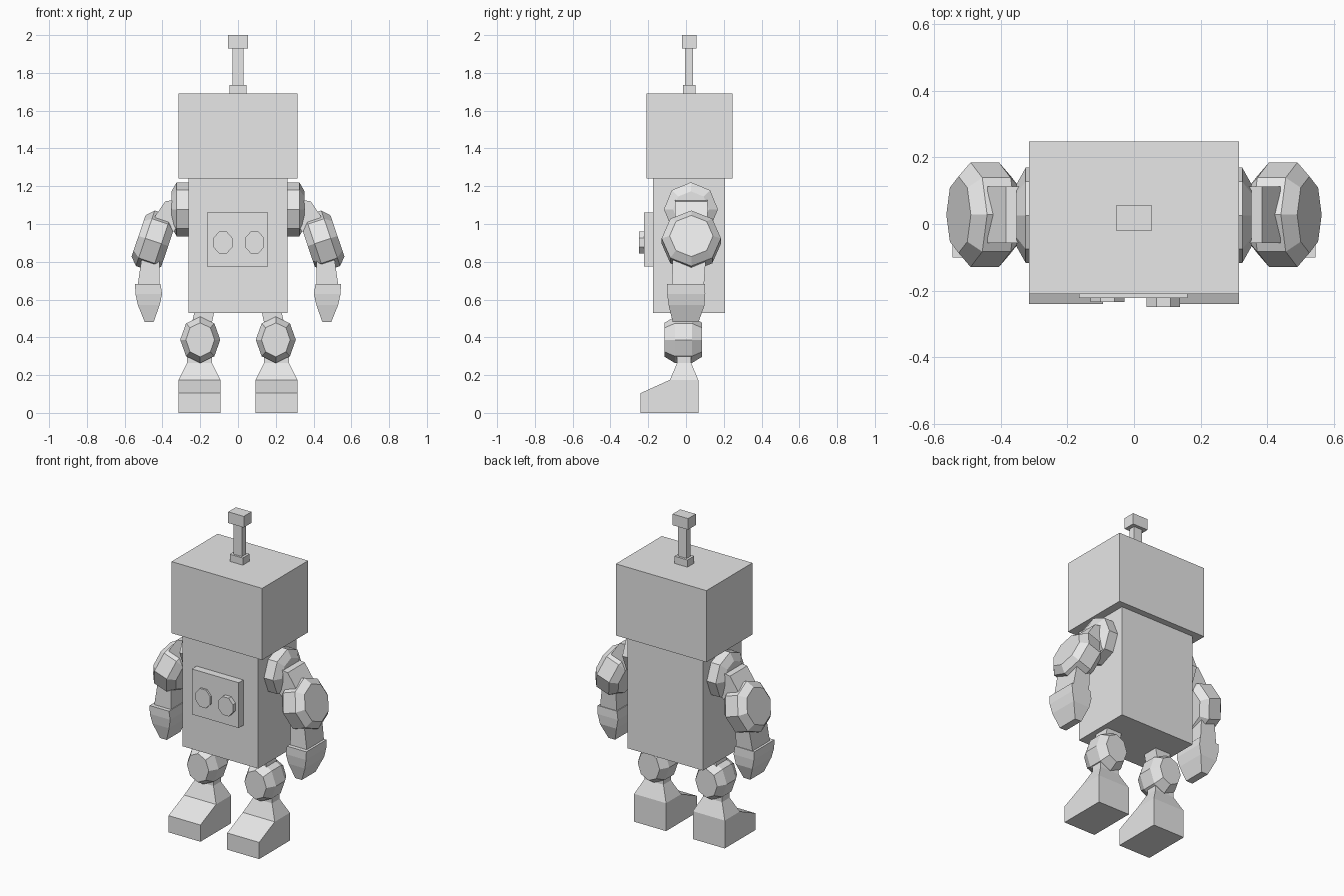
import bpy, bmesh, math
from mathutils import Vector

if "Cube" in bpy.data.objects:
    bpy.data.objects.remove(bpy.data.objects["Cube"])

grey = bpy.data.materials.new("light_grey")
grey.diffuse_color = (0.8, 0.8, 0.8, 1)
grey.use_nodes = True
grey.node_tree.nodes["Principled BSDF"].inputs["Base Color"].default_value = grey.diffuse_color


def loft(name, rings, side=1):
    """Skin a stack of equal-length rings and cap both ends; side=-1 mirrors in x."""
    bm = bmesh.new()
    rows = [[bm.verts.new((p[0] * side, p[1], p[2])) for p in r] for r in rings]
    n = len(rows[0])
    for a, b in zip(rows, rows[1:]):
        for i in range(n):
            j = (i + 1) % n
            bm.faces.new((a[i], a[j], b[j], b[i]))
    bm.faces.new(rows[0])
    bm.faces.new(rows[-1])
    bmesh.ops.recalc_face_normals(bm, faces=bm.faces)
    mesh = bpy.data.meshes.new(name)
    bm.to_mesh(mesh)
    bm.free()
    mesh.materials.append(grey)
    ob = bpy.data.objects.new(name, mesh)
    bpy.context.collection.objects.link(ob)
    return ob


def rect(x0, x1, y0, y1, z):
    return [(x0, y0, z), (x1, y0, z), (x1, y1, z), (x0, y1, z)]


def box(name, x0, x1, y0, y1, z0, z1):
    return loft(name, [rect(x0, x1, y0, y1, z0), rect(x0, x1, y0, y1, z1)])


def disc(name, centre, axis, u, v, profile, side=1, turn=0.0):
    """Eight-sided drum: profile lists (offset along axis, u radius, v radius)."""
    c, a, u, v = Vector(centre), Vector(axis).normalized(), Vector(u), Vector(v)
    angles = [math.radians(45 * i + turn) for i in range(8)]
    rings = [[c + a * o + u * ru * math.cos(t) + v * rv * math.sin(t) for t in angles]
             for o, ru, rv in profile]
    return loft(name, rings, side)


X, Y, Z = (1, 0, 0), (0, 1, 0), (0, 0, 1)

# Head, torso and antenna
box("head", -0.315, 0.315, -0.21, 0.247, 1.24, 1.69)
box("torso", -0.263, 0.263, -0.175, 0.207, 0.53, 1.24)
box("antenna_base", -0.045, 0.045, -0.017, 0.05, 1.69, 1.735)
box("antenna_stem", -0.03, 0.03, -0.004, 0.036, 1.735, 1.93)
box("antenna_tip", -0.054, 0.054, -0.02, 0.056, 1.93, 2.0)

# Chest panel with two knobs
box("chest_panel", -0.165, 0.16, -0.222, -0.175, 0.775, 1.06)
for name, x, depth in (("left_knob", -0.08, 0.012), ("right_knob", 0.088, 0.027)):
    disc(name, (x, -0.222, 0.902), (0, -1, 0), X, Z,
         [(0, 0.055, 0.062), (depth, 0.055, 0.062)], turn=22.5)

tilt = math.radians(18.7)
out = (math.cos(tilt), 0, math.sin(tilt))
down = (math.sin(tilt), 0, -math.cos(tilt))

for label, s in (("left", -1), ("right", 1)):
    # Shoulder drum
    disc(label + "_shoulder", (0, 0.026, 1.078), X, Y, Z,
         [(0.22, 0.143, 0.143), (0.325, 0.143, 0.143), (0.352, 0.095, 0.095)], s)

    # Upper arm, a bent slab
    arm = [(0.32, 1.13), (0.385, 1.12), (0.44, 1.04), (0.44, 0.93), (0.34, 0.96), (0.31, 1.0)]
    loft(label + "_upper_arm", [[(x, y, z) for x, z in arm] for y in (-0.057, 0.113)], s)

    # Tilted elbow drum
    disc(label + "_elbow", (0.448, 0.028, 0.91), out, Y, down,
         [(-0.083, 0.115, 0.115), (-0.045, 0.157, 0.155),
          (0.045, 0.157, 0.155), (0.083, 0.115, 0.115)], s)

    # Wrist and hand
    loft(label + "_wrist", [rect(0.415, 0.51, -0.07, 0.105, 0.82),
                            rect(0.415, 0.532, -0.075, 0.095, 0.67)], s)
    loft(label + "_hand", [rect(0.41, 0.545, -0.1, 0.1, 0.682),
                           rect(0.402, 0.543, -0.1, 0.102, 0.63),
                           rect(0.415, 0.53, -0.092, 0.098, 0.57),
                           rect(0.447, 0.493, -0.07, 0.066, 0.48)], s)

    # Hip peg, knee drum and foot
    loft(label + "_hip", [rect(0.15, 0.255, -0.06, 0.04, 0.42),
                          rect(0.125, 0.23, -0.06, 0.04, 0.54)], s)
    disc(label + "_knee", (0.2, -0.014, 0.387), Y, X, Z,
         [(-0.099, 0.076, 0.09), (-0.045, 0.106, 0.123),
          (0.045, 0.106, 0.123), (0.099, 0.076, 0.09)], s)
    loft(label + "_foot", [rect(0.093, 0.315, -0.24, 0.065, 0),
                           rect(0.093, 0.315, -0.24, 0.065, 0.105),
                           rect(0.093, 0.315, -0.085, 0.065, 0.175),
                           rect(0.138, 0.27, -0.047, 0.027, 0.265),
                           rect(0.138, 0.27, -0.047, 0.027, 0.33)], s)
